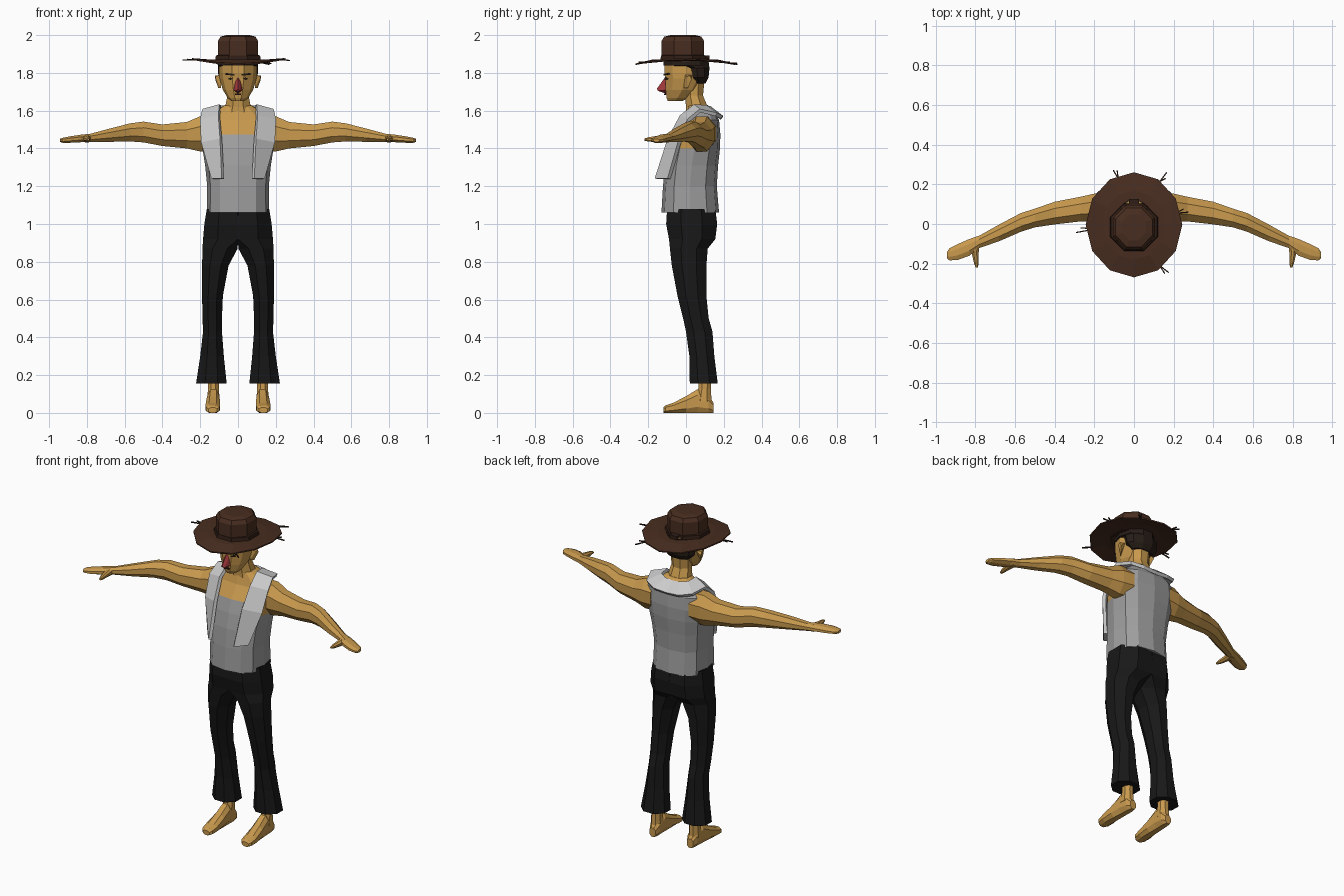
import bpy, bmesh
from math import sin, cos, pi
from mathutils import Vector as V


def material(name, rgb):
    m = bpy.data.materials.new(name)
    m.diffuse_color = (*rgb, 1)
    return m


SKIN = material("skin", (.58, .32, .075))
BLACK = material("black_cloth", (.009, .009, .009))
SHIRT = material("grey_cloth", (.34, .34, .34))
TOWEL = material("light_cloth", (.7, .7, .7))
FELT = material("brown_felt", (.065, .026, .014))
BAND = material("dark_band", (.03, .013, .008))
HAIR = material("dark_hair", (.02, .012, .008))
RED = material("red_nose", (.36, .04, .045))


def finish(name, bm, mat, mirror=False, thick=0):
    bmesh.ops.recalc_face_normals(bm, faces=bm.faces[:])
    me = bpy.data.meshes.new(name)
    bm.to_mesh(me)
    bm.free()
    me.materials.append(mat)
    ob = bpy.data.objects.new(name, me)
    bpy.context.collection.objects.link(ob)
    if thick:
        s = ob.modifiers.new("thickness", 'SOLIDIFY')
        s.thickness, s.offset = thick, 0
    if mirror:
        ob.modifiers.new("mirror", 'MIRROR').use_clip = True
    return ob


def section(c, u, v, n=8, p=1.0, off=.5):
    """Closed ring round c; off=.5 puts flat sides (not corners) on the axes."""
    k = 1 / cos(pi / n) if off else 1
    pw = lambda t: (1 if t > 0 else -1) * min(1, k * abs(t)) ** p
    c, u, v = V(c), V(u), V(v)
    return [c + u * pw(cos(2 * pi * (i + off) / n)) + v * pw(sin(2 * pi * (i + off) / n))
            for i in range(n)]


def flat(z, x0, x1, y0, y1, **kw):
    """Horizontal ring filling a box."""
    return section(((x0 + x1) / 2, (y0 + y1) / 2, z), ((x1 - x0) / 2, 0, 0),
                   (0, (y1 - y0) / 2, 0), **kw)


def loft(name, rings, mat, mirror=False, caps=True, closed=True, thick=0):
    bm = bmesh.new()
    vs = [[bm.verts.new(p) for p in r] for r in rings]
    n = len(rings[0])
    for a, b in zip(vs, vs[1:]):
        for i in range(n if closed else n - 1):
            j = (i + 1) % n
            bm.faces.new((a[i], a[j], b[j], b[i]))
    if caps:
        bm.faces.new(vs[0])
        bm.faces.new(vs[-1])
    return finish(name, bm, mat, mirror, thick)


def hull(name, pts, mat, mirror=False):
    bm = bmesh.new()
    bmesh.ops.convex_hull(bm, input=[bm.verts.new(p) for p in pts])
    return finish(name, bm, mat, mirror)


def box(name, c, s, mat, mirror=False):
    return hull(name, [V(c) + V((a * s[0], b * s[1], d * s[2])) / 2
                       for a in (-1, 1) for b in (-1, 1) for d in (-1, 1)], mat, mirror)


# Trousers: half pelvis flowing into one flared leg, mirrored
leg = [flat(*r) for r in [
    (1.08, -.065, .165, -.10, .155), (1.0, -.075, .178, -.105, .165),
    (.92, -.08, .185, -.09, .155), (.87, .002, .188, -.085, .115),
    (.78, .05, .19, -.075, .108), (.62, .08, .19, -.045, .108),
    (.50, .085, .188, -.015, .12), (.43, .085, .185, .0, .14),
    (.30, .075, .20, .018, .15), (.155, .06, .222, .02, .168)]]
for r in leg:
    for p in r:
        p.x = max(p.x, 0)
loft("trousers", leg, BLACK, mirror=True)

# Bare feet and ankles
loft("ankles", [flat(z, .13 - w, .13 + w, y0, y1) for z, w, y0, y1 in
                [(.22, .03, .07, .135), (.13, .029, .065, .132), (.06, .033, .05, .135)]],
     SKIN, mirror=True)
loft("feet", [section((x, y, h / 2), (w, 0, 0), (0, 0, h / 2), p=.8) for y, x, w, h in
              [(.145, .128, .02, .055), (.12, .128, .031, .09), (.06, .13, .032, .125),
               (0, .132, .036, .088), (-.07, .134, .039, .052), (-.108, .134, .035, .04),
               (-.12, .134, .022, .028)]], SKIN, mirror=True)

# Torso: vest with skin at the neckline and armholes
torso = loft("vest_torso", [flat(z, -w, w, y0, y1, n=12, p=.78, off=0) for z, w, y0, y1 in
                            [(1.06, .165, -.13, .175), (1.2, .163, -.122, .163),
                             (1.31, .174, -.11, .17), (1.40, .188, -.09, .18),
                             (1.475, .198, -.065, .182), (1.55, .185, -.015, .175),
                             (1.60, .12, .0, .15), (1.63, .07, .01, .115)]], SHIRT)
torso.data.materials.append(SKIN)
for f in torso.data.polygons:
    c = f.center
    neckline = c.z > 1.475 and c.y < .03 and abs(c.x) < .13
    armhole = c.z > 1.39 and abs(c.x) > .155
    if neckline or armhole or c.z > 1.6:
        f.material_index = 1

# Towel round the neck, hanging down both sides of the chest
loft("neck_towel", [(V(a), V(b)) for a, b in [
    ((.08, -.158, 1.24), (.135, -.09, 1.24)), ((.09, -.09, 1.45), (.19, -.035, 1.43)),
    ((.10, -.025, 1.57), (.197, .015, 1.55)), ((.095, .045, 1.625), (.185, .075, 1.60)),
    ((.09, .105, 1.62), (.155, .16, 1.58)), ((.05, .125, 1.615), (.085, .19, 1.565)),
    ((0, .125, 1.61), (0, .19, 1.56))]],
     TOWEL, mirror=True, caps=False, closed=False, thick=.02)

# Arms, curving forward to flat hands
loft("arms", [section((x, y, z), (0, a, 0), (0, 0, b)) for x, y, z, a, b in [
    (.13, .085, 1.48, .075, .09), (.20, .083, 1.477, .07, .093), (.27, .075, 1.47, .062, .07),
    (.40, .055, 1.47, .057, .057), (.50, .03, 1.487, .047, .055), (.57, .008, 1.485, .047, .048),
    (.68, -.045, 1.47, .042, .035), (.78, -.09, 1.456, .031, .022), (.83, -.118, 1.453, .042, .02),
    (.89, -.142, 1.447, .04, .017), (.93, -.153, 1.443, .03, .013),
    (.943, -.157, 1.443, .016, .008)]], SKIN, mirror=True)
loft("thumbs", [section(c, (r, 0, 0), (0, 0, r)) for c, r in [
    ((.80, -.09, 1.453), .022), ((.80, -.15, 1.45), .017), ((.795, -.195, 1.448), .012),
    ((.792, -.22, 1.447), .006)]], SKIN, mirror=True)

# Neck and head
loft("neck", [flat(z, -w, w, y0, y1) for z, w, y0, y1 in
              [(1.57, .09, .0, .14), (1.62, .068, .0, .115), (1.68, .056, -.005, .09),
               (1.78, .06, -.01, .10)]], SKIN)
loft("head", [flat(z, -w, w, y0, y1, n=10, off=0) for z, w, y0, y1 in
              [(1.65, .035, -.098, -.02), (1.668, .055, -.106, .02), (1.71, .08, -.112, .07),
               (1.77, .098, -.115, .108), (1.80, .10, -.12, .118), (1.88, .10, -.12, .118)]], SKIN)
loft("hair", [flat(z, -w, w, y0, y1, n=10, off=0) for z, w, y0, y1 in
              [(1.745, .07, .03, .105), (1.775, .103, .005, .122), (1.825, .107, -.015, .128),
               (1.84, .107, -.126, .128), (1.875, .105, -.126, .125)]], HAIR)
hull("ears", [(.09, -.01, 1.79), (.09, -.01, 1.72), (.09, .03, 1.79), (.122, .02, 1.785),
              (.12, .03, 1.765), (.105, .01, 1.72), (.12, .005, 1.78)], SKIN, mirror=True)
hull("nose", [(0, -.112, 1.775), (.014, -.10, 1.765), (-.014, -.10, 1.765), (.026, -.10, 1.71),
              (-.026, -.10, 1.71), (.012, -.148, 1.705), (-.012, -.148, 1.705),
              (0, -.155, 1.715), (0, -.105, 1.69)], RED)
box("mouth", (0, -.105, 1.686), (.034, .022, .008), BAND)
hull("eyebrows", [(.018, -.12, 1.785), (.018, -.12, 1.793), (.065, -.098, 1.79),
                  (.065, -.098, 1.80), (.018, -.09, 1.79), (.06, -.07, 1.795)], HAIR, mirror=True)
hull("eyes", [(.025, -.116, 1.768), (.04, -.11, 1.776), (.055, -.10, 1.768),
              (.04, -.108, 1.763), (.04, -.07, 1.768)], HAIR, mirror=True)

# Hat: saddle-curved brim, eight-sided crown and band
edge = flat(1.86, -.243, .243, -.268, .26, n=12, off=0)
for p in edge:
    p.z += .014 * ((p.x / .243) ** 2 - (p.y / .264) ** 2)
mid = flat(1.866, -.16, .16, -.18, .17, n=12, off=0)
loft("hat_brim", [flat(1.868, -.085, .085, -.10, .085, n=12, off=0), mid, edge],
     FELT, caps=False, thick=.008)
loft("hat_crown", [flat(z, -w, w, -.017 - w - .006, -.017 + w + .006) for z, w in
                   [(1.86, .107), (1.97, .106), (1.992, .092), (2.0, .06)]], FELT)
loft("hat_band", [flat(z, -w, w, -.015 - w, -.015 + w) for z, w in
                  [(1.862, .122), (1.892, .117), (1.897, .10)]], BAND)
box("band_knot", (0, .108, 1.88), (.05, .035, .025), BAND)

# Loose straws sticking out of the brim
for i, (a, b) in enumerate([
        ((-.22, -.03, 1.87), (-.292, -.043, 1.868)), ((-.22, -.022, 1.87), (-.27, -.02, 1.872)),
        ((.22, .055, 1.87), (.275, .06, 1.866)), ((.22, .06, 1.87), (.25, .075, 1.875)),
        ((.12, .20, 1.855), (.165, .26, 1.845)), ((.12, .21, 1.855), (.16, .23, 1.858)),
        ((-.08, .23, 1.853), (-.105, .272, 1.845)), ((-.08, .23, 1.853), (-.085, .27, 1.852)),
        ((.13, -.21, 1.855), (.175, -.245, 1.85)), ((.13, -.21, 1.855), (.155, -.25, 1.858))]):
    d = V(b) - V(a)
    side = d.cross(V((0, 0, 1))).normalized() * .003
    loft(f"straw_{i + 1}", [section(p, side, (0, 0, .003), n=4) for p in (a, b)], BAND)
